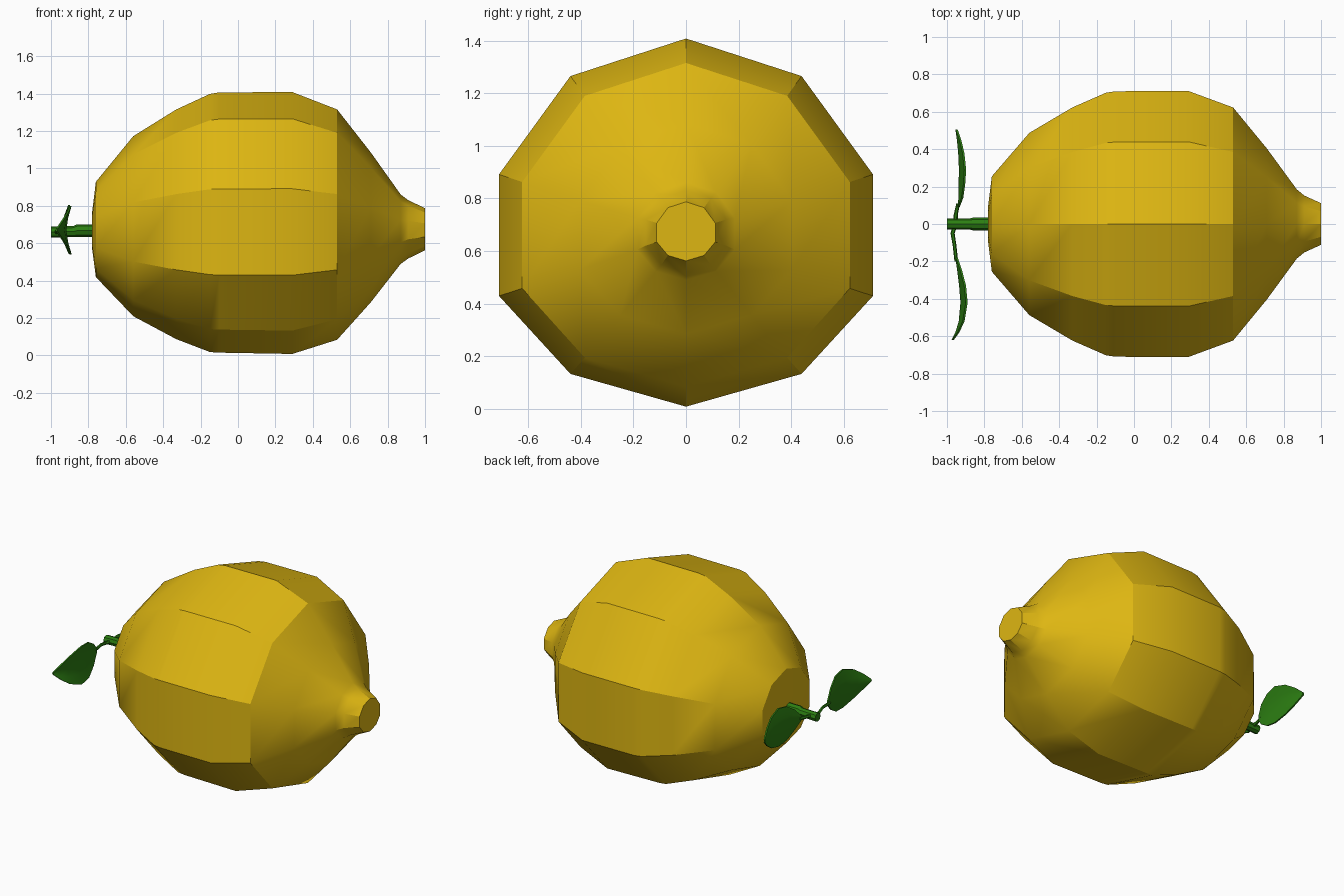
import bpy, bmesh, math
from mathutils import Vector

if "Cube" in bpy.data.objects:
    bpy.data.objects.remove(bpy.data.objects["Cube"])


def material(name, rgb):
    m = bpy.data.materials.new(name)
    m.diffuse_color = (*rgb, 1)
    m.use_nodes = True
    m.node_tree.nodes["Principled BSDF"].inputs["Base Color"].default_value = m.diffuse_color
    return m


YELLOW = material("lemon_yellow", (0.73, 0.47, 0.006))
GREEN = material("leaf_green", (0.025, 0.21, 0.006))


def loft(name, rings, mat, angle=30):
    """Skin a list of closed rings and cap both ends."""
    bm = bmesh.new()
    vs = [[bm.verts.new(p) for p in r] for r in rings]
    n = len(rings[0])
    for a, b in zip(vs, vs[1:]):
        for i in range(n):
            j = (i + 1) % n
            bm.faces.new((a[i], a[j], b[j], b[i]))
    bm.faces.new(vs[0])
    bm.faces.new(vs[-1])
    bmesh.ops.recalc_face_normals(bm, faces=bm.faces)
    me = bpy.data.meshes.new(name)
    bm.to_mesh(me)
    bm.free()
    me.materials.append(mat)
    ob = bpy.data.objects.new(name, me)
    bpy.context.collection.objects.link(ob)
    bpy.ops.object.select_all(action='DESELECT')
    ob.select_set(True)
    bpy.context.view_layer.objects.active = ob
    bpy.ops.object.shade_smooth_by_angle(angle=math.radians(angle))
    return ob


# Lemon body: ten-sided lathe along x, flattened underneath
# (x, centre z, radius, flattening of the lower side)
profile = [(-0.78, 0.665, 0.10, 0.95), (-0.76, 0.66, 0.268, 0.90),
           (-0.56, 0.66, 0.512, 0.88), (-0.33, 0.66, 0.655, 0.875),
           (-0.15, 0.66, 0.738, 0.87), (-0.10, 0.66, 0.746, 0.865),
           (0.29, 0.66, 0.748, 0.872), (0.53, 0.66, 0.655, 0.88),
           (0.71, 0.66, 0.425, 0.885), (0.87, 0.665, 0.195, 0.90),
           (0.91, 0.67, 0.160, 0.95), (1.00, 0.67, 0.117, 0.92)]


def body_ring(x, zc, r, flat):
    ring = []
    for k in range(10):
        a = math.radians(36 * k)
        c = math.cos(a) * (flat if math.cos(a) < -0.5 else 1)
        ring.append((x, r * math.sin(a), zc + r * c))
    return ring


loft("lemon_body", [body_ring(*p) for p in profile], YELLOW)


def tube(name, pts, sides):
    """Tube through points (x, y, z, radius) running along x or y."""
    d = Vector(pts[-1][:3]) - Vector(pts[0][:3])
    side = Vector((0, 1, 0)) if abs(d.x) > abs(d.y) else Vector((1, 0, 0))
    up = Vector((0, 0, 1))
    rings = []
    for x, y, z, r in pts:
        rings.append([Vector((x, y, z)) + r * (side * math.cos(a) + up * math.sin(a))
                      for a in (2 * math.pi * i / sides for i in range(sides))])
    return loft(name, rings, GREEN)


# Stem with a thicker collar at the fruit
tube("stem", [(-1.0, 0, 0.66, 0.030), (-0.88, 0, 0.662, 0.029),
              (-0.86, 0, 0.667, 0.034), (-0.76, 0, 0.667, 0.034)], 8)


# Leaves: folded blades, edges bent towards the fruit; (x, y, half width)
def leaf(name, pts, zc):
    rings = []
    for x, y, w in pts:
        fold = w * 0.22
        front = [(x + fold, -w), (x + fold * 0.35, -w * 0.5), (x, 0),
                 (x + fold * 0.35, w * 0.5), (x + fold, w)]
        back = [(px + 0.010, pz) for px, pz in reversed(front)]
        rings.append([(px, y, zc + pz) for px, pz in front + back])
    loft(name, rings, GREEN, 40)


leaf("leaf_long", [(-0.955, -0.18, 0.012), (-0.945, -0.25, 0.075),
                   (-0.935, -0.33, 0.122), (-0.928, -0.42, 0.130),
                   (-0.937, -0.52, 0.095), (-0.955, -0.58, 0.050),
                   (-0.975, -0.62, 0.008)], 0.67)
leaf("leaf_short", [(-0.945, 0.09, 0.012), (-0.938, 0.14, 0.070),
                    (-0.938, 0.21, 0.115), (-0.936, 0.29, 0.130),
                    (-0.940, 0.38, 0.105), (-0.947, 0.45, 0.060),
                    (-0.955, 0.505, 0.010)], 0.675)

# Leaf stalks
tube("leaf_stalk_long", [(-0.955, 0.0, 0.66, 0.013), (-0.970, -0.05, 0.66, 0.011),
                         (-0.960, -0.11, 0.675, 0.010), (-0.950, -0.20, 0.67, 0.010)], 6)
tube("leaf_stalk_short", [(-0.955, 0.0, 0.66, 0.013), (-0.953, 0.05, 0.67, 0.011),
                          (-0.940, 0.11, 0.675, 0.010)], 6)
